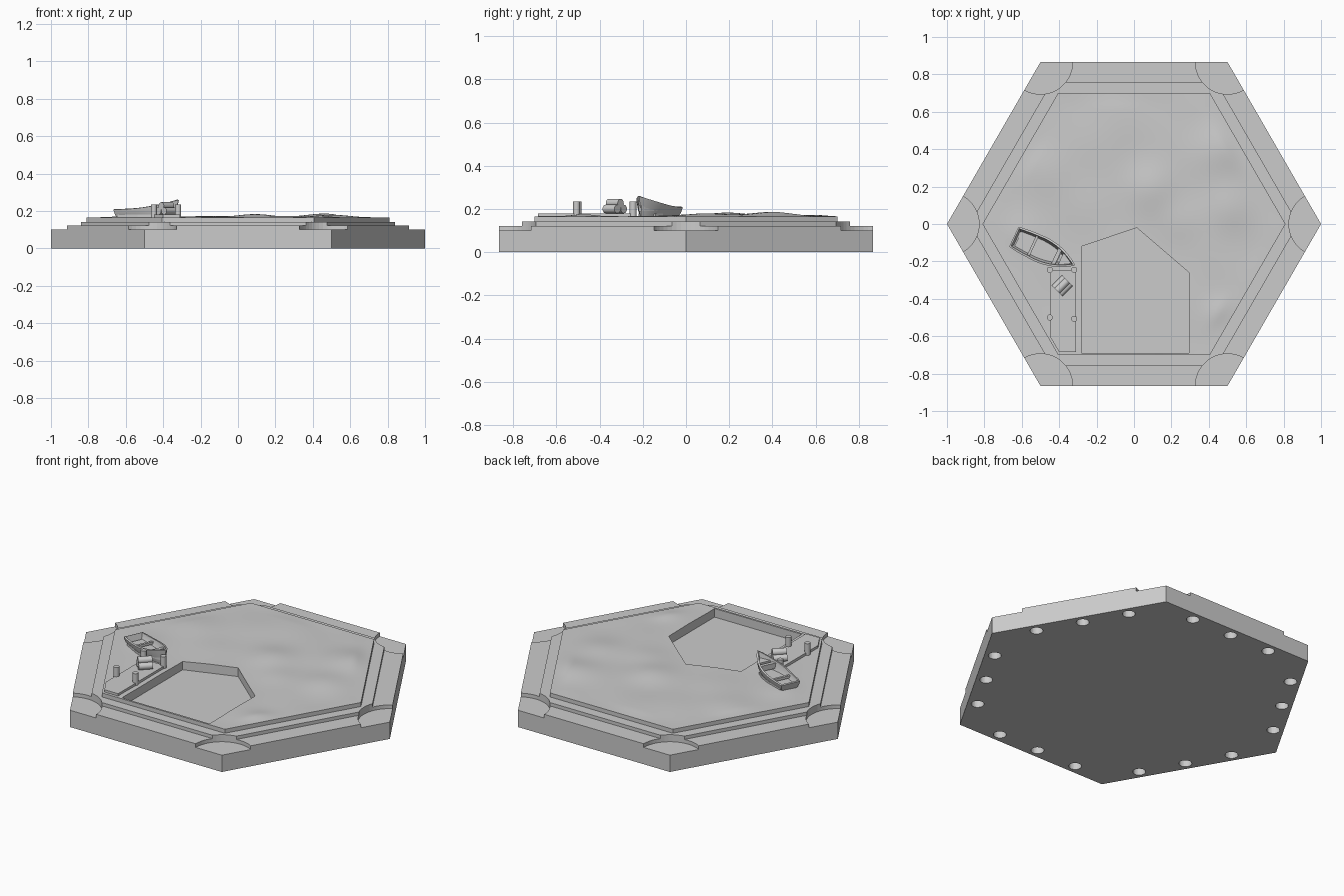
import bpy, bmesh
from math import sin, cos, pi, radians, exp
from mathutils import Vector, Matrix

if "Cube" in bpy.data.objects:
    bpy.data.objects.remove(bpy.data.objects["Cube"], do_unlink=True)

grey = bpy.data.materials.new("plain grey")
grey.use_nodes = True
grey.diffuse_color = (0.6, 0.6, 0.6, 1)
grey.node_tree.nodes["Principled BSDF"].inputs["Base Color"].default_value = (0.6, 0.6, 0.6, 1)


def finish(name, bm):
    bmesh.ops.recalc_face_normals(bm, faces=bm.faces)
    mesh = bpy.data.meshes.new(name)
    bm.to_mesh(mesh)
    bm.free()
    mesh.materials.append(grey)
    ob = bpy.data.objects.new(name, mesh)
    bpy.context.collection.objects.link(ob)
    return ob


def prisms(name, outlines, z0, z1):
    """Upright prisms, one per outline, in a single object."""
    bm = bmesh.new()
    for pts in outlines:
        low = [bm.verts.new((x, y, z0)) for x, y in pts]
        high = [bm.verts.new((x, y, z1)) for x, y in pts]
        bm.faces.new(low)
        bm.faces.new(high)
        for i in range(len(pts)):
            j = (i + 1) % len(pts)
            bm.faces.new((low[i], low[j], high[j], high[i]))
    return finish(name, bm)


def ring(r, n, cx=0, cy=0):
    return [(cx + r * cos(2 * pi * i / n), cy + r * sin(2 * pi * i / n)) for i in range(n)]


def apply_modifier(ob, mod):
    bpy.ops.object.select_all(action="DESELECT")
    bpy.context.view_layer.objects.active = ob
    ob.select_set(True)
    bpy.ops.object.modifier_apply(modifier=mod.name)


def cut(ob, cutter):
    mod = ob.modifiers.new("cut", "BOOLEAN")
    mod.operation = "DIFFERENCE"
    mod.solver = "EXACT"
    mod.object = cutter
    apply_modifier(ob, mod)


# Cutters: corner scoops, magnet holes and the sunken plot
corner_cutter = prisms("corner_cutter", [ring(0.172, 48, x, y) for x, y in ring(1, 6)], 0.10, 0.4)
holes = []
for side in range(6):
    turn = Matrix.Rotation(radians(30 + 60 * side), 2)
    for along in (-0.265, 0, 0.265):
        x, y = turn @ Vector((0.81, along))
        holes.append(ring(0.035, 24, x, y))
hole_cutter = prisms("hole_cutter", holes, -0.05, 0.05)
plot = [(-0.28, -0.69), (0.295, -0.69), (0.295, -0.26), (0.015, -0.02), (-0.28, -0.12)]
plot_cutter = prisms("plot_cutter", [plot], 0.115, 0.4)

# Stepped hexagonal base
base = prisms("base", [ring(1, 6)], 0, 0.122)
step = prisms("step", [ring(0.878, 6)], 0.118, 0.142)
for cutter in (corner_cutter, hole_cutter, plot_cutter):
    cut(base, cutter)
for cutter in (corner_cutter, plot_cutter):
    cut(step, cutter)

# Gently rolling ground: x, y, spread, height
bumps = [(0.1, 0.2, 0.09, 0.016), (0.46, 0.4, 0.1, 0.022), (0.5, 0.08, 0.09, 0.012),
         (-0.47, 0.3, 0.1, 0.01), (-0.1, 0.5, 0.12, 0.008), (0.47, -0.48, 0.06, 0.012),
         (-0.6, -0.05, 0.07, 0.006), (0.25, 0.02, 0.08, 0.008), (-0.2, 0.12, 0.1, 0.006)]


def ground_height(x, y):
    apothem = max(x * cos(radians(a)) + y * sin(radians(a)) for a in range(30, 390, 60))
    fade = min(1, max(0, (0.70 - apothem) / 0.08))
    h = sum(t * exp(-((x - a) ** 2 + (y - b) ** 2) / (2 * s * s)) for a, b, s, t in bumps)
    return 0.166 + fade * (h + 0.002 * sin(14 * x + 5 * y) * sin(11 * y))


bm = bmesh.new()
middle = bm.verts.new((0, 0, 0))
rim = [bm.verts.new((x, y, 0)) for x, y in ring(0.81, 6)]
for i in range(6):
    bm.faces.new((middle, rim[i], rim[(i + 1) % 6]))
bmesh.ops.subdivide_edges(bm, edges=bm.edges[:], cuts=35, use_grid_fill=True)
bottom = bmesh.ops.extrude_face_region(bm, geom=bm.faces[:], use_keep_orig=True)
low = {v for v in bottom["geom"] if isinstance(v, bmesh.types.BMVert)}
for v in bm.verts:
    v.co.z = 0.135 if v in low else ground_height(v.co.x, v.co.y)
ground = finish("ground", bm)
cut(ground, plot_cutter)
for cutter in (corner_cutter, hole_cutter, plot_cutter):
    bpy.data.objects.remove(cutter, do_unlink=True)

# Landing stage with mooring posts
prisms("dock", [[(-0.45, -0.245), (-0.31, -0.245), (-0.31, -0.685), (-0.40, -0.685), (-0.45, -0.6)]], 0.14, 0.18)
posts = [(-0.45, -0.245), (-0.32, -0.245), (-0.45, -0.5), (-0.32, -0.507)]
prisms("mooring_posts", [ring(0.016, 16, x, y) for x, y in posts], 0.15, 0.235)

# Stack of barrels lying on the dock
bm = bmesh.new()
for offset, z in ((-0.021, 0.2), (0.021, 0.2), (0, 0.227)):
    place = (Matrix.Translation((-0.383, -0.33, z)) @ Matrix.Rotation(radians(45), 4, "Z")
             @ Matrix.Translation((0, offset, 0)) @ Matrix.Rotation(radians(90), 4, "Y"))
    bmesh.ops.create_cone(bm, cap_ends=True, segments=16, radius1=0.02, radius2=0.02, depth=0.078, matrix=place)
barrels = finish("barrels", bm)

# Rowing boat: hull lofted from stern to bow
LENGTH = 0.35


def half_width(s):
    return 0.055 + 0.05 * s - 0.06 * s * s if s < 0.4 else 0.0654 * (1 - ((s - 0.4) / 0.6) ** 2.2) + 0.001


def sheer(s):
    return 0.21 + 0.05 * s ** 2.4


bm = bmesh.new()
sections = []
for i in range(15):
    s = i / 14
    w, x = half_width(s), s * LENGTH
    xl = 0.012 + x * 0.9
    sections.append([bm.verts.new(p) for p in (
        (x, -w, sheer(s)), ((x + xl) / 2, -w * 0.93, 0.5 * sheer(s) + 0.083), (xl, -w * 0.7, 0.166),
        (xl, w * 0.7, 0.166), ((x + xl) / 2, w * 0.93, 0.5 * sheer(s) + 0.083), (x, w, sheer(s)))])
for a, b in zip(sections, sections[1:]):
    for k in range(5):
        bm.faces.new((a[k], a[k + 1], b[k + 1], b[k]))
bm.faces.new(sections[0])
bm.faces.new(sections[-1])
hull = finish("boat_hull", bm)
thick = hull.modifiers.new("planking", "SOLIDIFY")
thick.thickness = 0.011
thick.offset = 0
apply_modifier(hull, thick)


def boat_board(name, stops, z0, z1):
    """Flat board fitting the hull between the given stations."""
    right = [(s * LENGTH, -half_width(s) * 0.94) for s in stops]
    left = [(x, -y) for x, y in reversed(right)]
    return prisms(name, [right + left], z0, z1)


boat = [hull,
        boat_board("boat_floor", [0.06, 0.2, 0.4, 0.6, 0.75], 0.166, 0.18),
        boat_board("middle_bench", [0.29, 0.33], 0.185, 0.2),
        boat_board("front_bench", [0.68, 0.74], 0.19, 0.222),
        boat_board("bow_deck", [0.78, 0.85, 0.92, 0.97], 0.19, 0.225)]
for part in boat:
    part.matrix_world = Matrix.Translation((-0.639, -0.07, 0)) @ Matrix.Rotation(radians(-25), 4, "Z")

# Smooth shading on curved parts
bpy.ops.object.select_all(action="DESELECT")
for ob in (ground, hull, barrels, bpy.data.objects["mooring_posts"]):
    ob.select_set(True)
    bpy.context.view_layer.objects.active = ob
bpy.ops.object.shade_smooth_by_angle(angle=radians(30))
